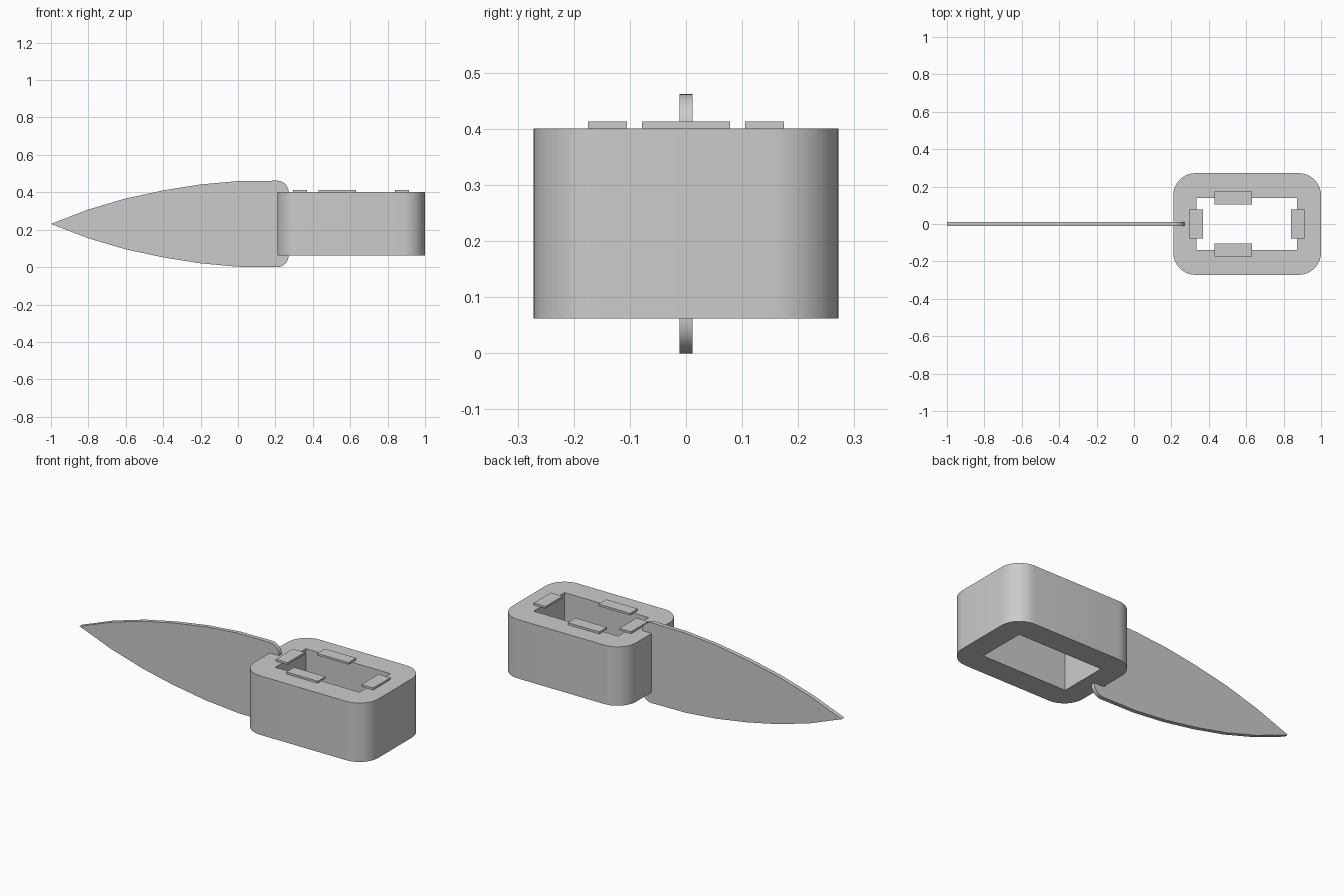
import bpy, bmesh, math

cube = bpy.data.objects.get("Cube")
if cube:
    bpy.data.objects.remove(cube, do_unlink=True)

grey = bpy.data.materials.new("plain_grey")
grey.use_nodes = True
GREY = (0.6, 0.6, 0.6, 1)
grey.diffuse_color = GREY
grey.node_tree.nodes["Principled BSDF"].inputs["Base Color"].default_value = GREY


def finish(name, bm):
    bmesh.ops.recalc_face_normals(bm, faces=bm.faces)
    mesh = bpy.data.meshes.new(name)
    bm.to_mesh(mesh)
    bm.free()
    obj = bpy.data.objects.new(name, mesh)
    mesh.materials.append(grey)
    bpy.context.collection.objects.link(obj)
    return obj


def smooth(obj):
    bpy.ops.object.select_all(action='DESELECT')
    obj.select_set(True)
    bpy.context.view_layer.objects.active = obj
    bpy.ops.object.shade_smooth_by_angle(angle=math.radians(30))


def prism(name, points, depth):
    """Extrude a closed outline of 3D points along a vector."""
    bm = bmesh.new()
    face = bm.faces.new([bm.verts.new(p) for p in points])
    new = bmesh.ops.extrude_face_region(bm, geom=[face], use_keep_orig=True)["geom"]
    bmesh.ops.translate(bm, vec=depth, verts=[v for v in new if isinstance(v, bmesh.types.BMVert)])
    return finish(name, bm)


def box(name, x0, x1, y0, y1, z0, z1):
    corners = [(x0, y0, z0), (x1, y0, z0), (x1, y1, z0), (x0, y1, z0)]
    return prism(name, corners, (0, 0, z1 - z0))


def arc(cx, cy, r, start, steps):
    """Quarter circle, anticlockwise from a start angle in degrees."""
    angles = [math.radians(start + 90 * i / steps) for i in range(steps + 1)]
    return [(cx + r * math.cos(a), cy + r * math.sin(a)) for a in angles]


# Handle block: rounded rectangle with a square-cornered opening through it
MID, HALF_X, HALF_Y, R = 0.605, 0.395, 0.272, 0.12
BOTTOM, TOP = 0.062, 0.401
outline = []
for sx, sy, start in ((1, 1, 0), (-1, 1, 90), (-1, -1, 180), (1, -1, 270)):
    outline += arc(MID + sx * (HALF_X - R), sy * (HALF_Y - R), R, start, 10)
handle = prism("handle_block", [(x, y, BOTTOM) for x, y in outline], (0, 0, TOP - BOTTOM))
cutter = box("opening_cutter", 0.335, 0.872, -0.14, 0.14, -0.1, 0.6)
cutter.hide_render = True
cutter.hide_viewport = True
cut = handle.modifiers.new("opening", 'BOOLEAN')
cut.object = cutter
cut.solver = 'EXACT'
bpy.context.view_layer.objects.active = handle
bpy.ops.object.modifier_apply(modifier=cut.name)
bpy.data.objects.remove(cutter, do_unlink=True)
smooth(handle)

# Thin tabs on the rim, overhanging the opening
TAB = TOP + 0.012
for side, s in (("left", 1), ("right", -1)):
    y0, y1 = sorted((s * 0.105, s * 0.175))
    box("side_tab_" + side, 0.43, 0.63, y0, y1, TOP, TAB)
for end, x in (("inner", 0.295), ("outer", 0.84)):
    box("end_tab_" + end, x, x + 0.075, -0.078, 0.078, TOP, TAB)

# Blade: pointed leaf outline with rounded rear corners
AXIS, THICK = 0.231, 0.024
upper = [(-0.8, 0.077), (-0.6, 0.136), (-0.4, 0.179), (-0.2, 0.211), (0, 0.229)]
upper += reversed(arc(0.21, 0.171, 0.06, 0, 8))
profile = [(-1, 0)] + upper + [(x, -h) for x, h in reversed(upper)]
blade = prism("blade", [(x, -THICK / 2, AXIS + h) for x, h in profile], (0, THICK, 0))
smooth(blade)
